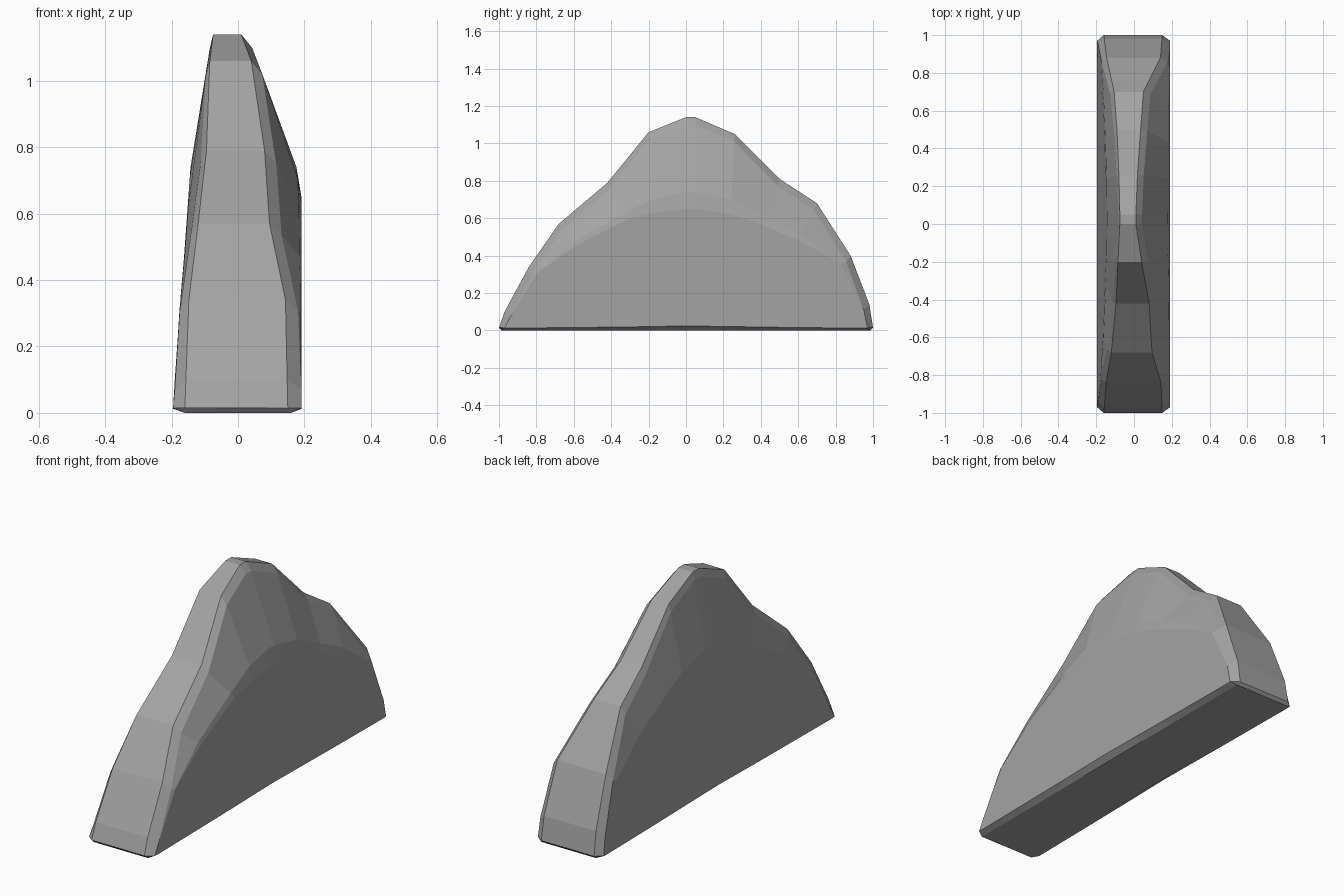
import bpy, bmesh
from mathutils import Vector

if "Cube" in bpy.data.objects:
    bpy.data.objects.remove(bpy.data.objects["Cube"])

# Ridge stations: rim y, z, left x, right x, then y, z of the bulge crease on the faces
stations = [
    (-1.00, 0.015, -0.16, 0.15, -0.97, 0.02),
    (-0.97, 0.10, -0.157, 0.148, -0.94, 0.09),
    (-0.84, 0.34, -0.148, 0.143, -0.79, 0.32),
    (-0.68, 0.57, -0.12, 0.095, -0.58, 0.46),
    (-0.42, 0.79, -0.095, 0.08, -0.30, 0.60),
    (-0.20, 1.06, -0.085, 0.04, -0.15, 0.63),
    (0.00, 1.14, -0.075, 0.01, 0.00, 0.65),
    (0.05, 1.14, -0.075, 0.01, 0.05, 0.65),
    (0.26, 1.05, -0.08, 0.018, 0.24, 0.62),
    (0.50, 0.81, -0.09, 0.035, 0.42, 0.56),
    (0.70, 0.68, -0.105, 0.05, 0.60, 0.48),
    (0.88, 0.40, -0.145, 0.14, 0.82, 0.36),
    (0.98, 0.14, -0.157, 0.148, 0.95, 0.12),
    (1.00, 0.015, -0.16, 0.15, 0.97, 0.02),
]


def section(y, z, xl, xr, cy, cz):
    """One closed cross-section loop over the ridge, from bottom left to bottom right."""
    rim_l, rim_r = Vector((xl, y, z)), Vector((xr, y, z))
    # softened rim edges
    edge_y, edge_z = y * (1 - 0.03 * abs(y)), max(z - 0.03 - 0.01 * z, 0.014)
    edge_l = Vector((xl - 0.035 + 0.022 * z, edge_y, edge_z))
    edge_r = Vector((xr + 0.04 - 0.006 * z, edge_y, edge_z))
    # bulging creases on both broad faces
    cz = min(cz, edge_z)
    low_l = Vector((min(-0.195 + 0.07 * cz, edge_l.x - 0.001), cy, cz))
    low_r = Vector((0.191, cy, cz))
    up_l, up_r = low_l.lerp(edge_l, 0.2), low_r.lerp(edge_r, 0.2)
    up_l.x = low_l.x + (edge_l.x - low_l.x) * 0.1
    up_r.x = low_r.x + (edge_r.x - low_r.x) * 0.1
    # chamfered foot
    by = cy * 0.995
    foot = 0.012 + 0.012 * (1 - abs(y))
    return [Vector((-0.16, y * 0.985, 0)), Vector((-0.195, by, foot)), low_l, up_l, edge_l,
            rim_l, rim_r, edge_r, up_r, low_r,
            Vector((0.191, by, foot)), Vector((0.16, y * 0.985, 0))]


# Skin the cross-sections into one closed slab
bm = bmesh.new()
rows = [[bm.verts.new(p) for p in section(*s)] for s in stations]
for a, b in zip(rows, rows[1:]):
    n = len(a)
    for i in range(n):
        j = (i + 1) % n
        bm.faces.new((a[i], b[i], b[j], a[j]))
bm.faces.new(rows[0])
bm.faces.new(rows[-1][::-1])
bmesh.ops.remove_doubles(bm, verts=bm.verts, dist=0.009)
bmesh.ops.dissolve_degenerate(bm, dist=0.001, edges=bm.edges)
bmesh.ops.recalc_face_normals(bm, faces=bm.faces)

# Flat-shaded dark grey stone
mesh = bpy.data.meshes.new("rock_slab")
bm.to_mesh(mesh)
bm.free()
stone = bpy.data.materials.new("dark_stone")
stone.diffuse_color = (0.37, 0.37, 0.37, 1)
stone.use_nodes = True
stone.node_tree.nodes["Principled BSDF"].inputs["Base Color"].default_value = stone.diffuse_color
mesh.materials.append(stone)
rock = bpy.data.objects.new("rock_slab", mesh)
bpy.context.collection.objects.link(rock)
